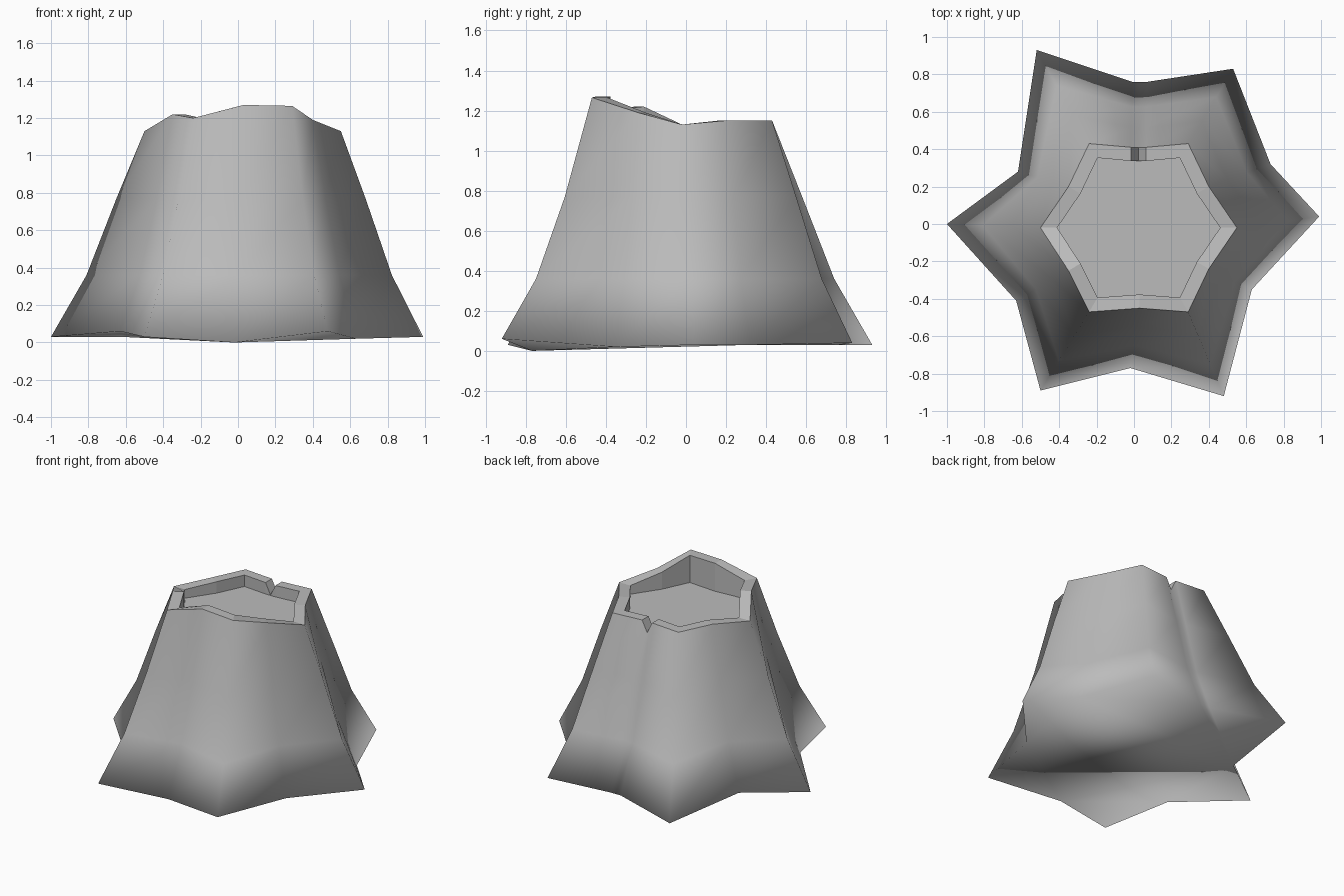
import bpy, bmesh
from mathutils import Vector

cube = bpy.data.objects.get("Cube")
if cube:
    bpy.data.objects.remove(cube, do_unlink=True)

stone = bpy.data.materials.new("weathered_grey")
stone.use_nodes = True
GREY = (0.5, 0.5, 0.5, 1)
stone.diffuse_color = GREY
stone.node_tree.nodes["Principled BSDF"].inputs["Base Color"].default_value = GREY

# Root outline: alternating root tips and hollows, counter-clockwise from the right side
ROOTS = [(-1, 0, .03), (-.63, -.41, .06), (-.5, -.89, .03), (-.02, -.77, 0),
         (.48, -.92, .06), (.63, -.35, .02), (.99, .04, .03), (.73, .32, .03),
         (.53, .83, .04), (.03, .76, .03), (-.52, .93, .03), (-.62, .28, .03)]
# Uneven broken rim with the same number of corners
RIM = [(-.5, -.02, 1.13), (-.35, -.25, 1.22), (-.24, -.47, 1.2), (.03, -.45, 1.27),
       (.29, -.47, 1.265), (.40, -.24, 1.19), (.55, -.02, 1.13), (.40, .2, 1.15),
       (.29, .43, 1.15), (.025, .41, 1.15), (-.24, .43, 1.15), (-.35, .2, 1.15)]
NOTCH, FLOOR = 9, 1.07


def split_notch(points, depth_z=None):
    """Replace the back middle corner by three corners that form the V notch."""
    p = Vector(points[NOTCH])
    mid = p.copy()
    if depth_z is not None:
        mid.z = depth_z
    side = Vector((.04, 0, 0))
    return ([Vector(q) for q in points[:NOTCH]] + [p + side, mid, p - side]
            + [Vector(q) for q in points[NOTCH + 1:]])


def level(t, z):
    """Ring of the trunk part way from the roots to the rim."""
    ring = [Vector(a).lerp(Vector(b), t) for a, b in zip(ROOTS, RIM)]
    return split_notch([(p.x, p.y, z) for p in ring])


center = Vector((.025, -.02, 0))
rim = split_notch(RIM, FLOOR)
inner = [Vector((*(center + (p - center) * .83).xy, p.z)) for p in rim]
for i in range(3):
    inner[NOTCH + i].x = rim[NOTCH + i].x
floor = [Vector((p.x, p.y, FLOOR - .003)) for p in inner]
rings = [split_notch(ROOTS), level(.38, .36), level(.7, .77), rim, inner, floor]

# Trunk, rim, hollow and underside as one skin
bm = bmesh.new()
loops = [[bm.verts.new(p) for p in ring] for ring in rings]
n = len(rim)
for low, high in zip(loops, loops[1:]):
    for i in range(n):
        j = (i + 1) % n
        bm.faces.new((low[i], low[j], high[j], high[i]))
bm.faces.new(loops[-1])
bm.faces.new(loops[0][::-1])
bmesh.ops.recalc_face_normals(bm, faces=bm.faces)

# Soft bark and root edges, crisp rim and hollow
top = {v for loop in loops[3:] for v in loop}
for f in bm.faces:
    f.smooth = True
for e in bm.edges:
    e.smooth = not all(v in top for v in e.verts)

mesh = bpy.data.meshes.new("hollow_stump")
bm.to_mesh(mesh)
bm.free()
mesh.materials.append(stone)
bpy.context.scene.collection.objects.link(bpy.data.objects.new("hollow_stump", mesh))
